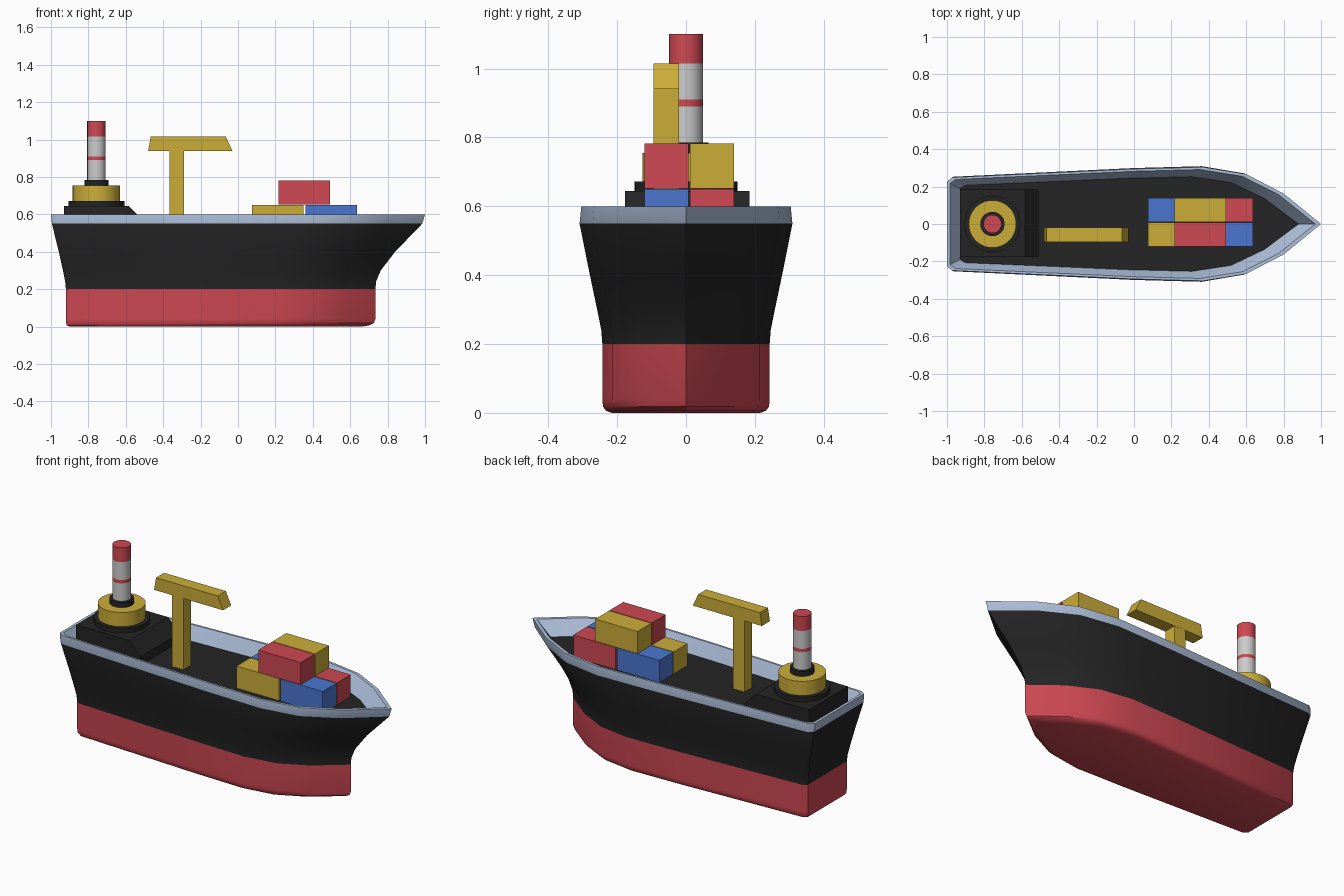
import bpy, bmesh, math

if "Cube" in bpy.data.objects:
    bpy.data.objects.remove(bpy.data.objects["Cube"])

def material(name, rgb):
    m = bpy.data.materials.new(name)
    m.diffuse_color = (*rgb, 1)
    m.use_nodes = True
    m.node_tree.nodes["Principled BSDF"].inputs["Base Color"].default_value = m.diffuse_color
    return m

RED = material("red", (0.62, 0.065, 0.085))
YELLOW = material("yellow", (0.6, 0.42, 0.04))
BLUE = material("blue", (0.07, 0.18, 0.62))
BLACK = material("black", (0.018, 0.018, 0.018))
TRIM = material("pale_blue", (0.42, 0.52, 0.7))

def finish(name, bm, mats, smooth=False):
    bmesh.ops.recalc_face_normals(bm, faces=bm.faces)
    me = bpy.data.meshes.new(name)
    bm.to_mesh(me)
    bm.free()
    for m in mats:
        if m:
            me.materials.append(m)
    ob = bpy.data.objects.new(name, me)
    bpy.context.collection.objects.link(ob)
    if smooth:
        bpy.ops.object.select_all(action='DESELECT')
        ob.select_set(True)
        bpy.context.view_layer.objects.active = ob
        bpy.ops.object.shade_smooth_by_angle(angle=math.radians(35))
    return ob

def extrude_xz(name, profile, y0, y1, mat):
    bm = bmesh.new()
    a = [bm.verts.new((x, y0, z)) for x, z in profile]
    b = [bm.verts.new((x, y1, z)) for x, z in profile]
    n = len(a)
    for i in range(n):
        bm.faces.new((a[i], a[(i + 1) % n], b[(i + 1) % n], b[i]))
    bm.faces.new(a)
    bm.faces.new(b)
    return finish(name, bm, [mat])

def box(name, x0, x1, y0, y1, z0, z1, mat):
    return extrude_xz(name, [(x0, z0), (x1, z0), (x1, z1), (x0, z1)], y0, y1, mat)

def cylinder(name, x, r, z0, z1, mat):
    bm = bmesh.new()
    bmesh.ops.create_cone(bm, cap_ends=True, segments=40, radius1=r, radius2=r, depth=z1 - z0)
    bmesh.ops.translate(bm, verts=bm.verts, vec=(x, 0, (z0 + z1) / 2))
    return finish(name, bm, [mat], True)

# Hull: one mirrored deck outline lofted through levels (z, stern x, bow x, half width, colour)
half = [(1, 0), (0.8, 0.165), (0.6, 0.27), (0.37, 0.308), (0, 0.298), (-0.97, 0.252), (-1, 0.23)]
outline = half + [(x, -y) for x, y in reversed(half[1:])]
levels = [
    (0.0, -0.90, 0.66, 0.215, 0), (0.006, -0.914, 0.70, 0.232, 0),
    (0.018, -0.919, 0.725, 0.241, 0), (0.04, -0.92, 0.735, 0.243, 0),
    (0.2, -0.92, 0.735, 0.243, 0), (0.24, -0.924, 0.738, 0.246, 1),
    (0.3, -0.936, 0.763, 0.258, 1), (0.4, -0.958, 0.84, 0.279, 1),
    (0.55, -0.995, 0.985, 0.309, 1), (0.6, -1.0, 1.0, 0.304, 2),
    (0.6, -0.983, 0.97, 0.291, 2), (0.52, -0.93, 0.88, 0.253, 2)]
bm = bmesh.new()
prev = None
for z, x0, x1, w, col in levels:
    ring = [bm.verts.new((x0 + (x + 1) / 2 * (x1 - x0), y * w / 0.308, z)) for x, y in outline]
    if prev:
        for i in range(len(ring)):
            j = (i + 1) % len(ring)
            bm.faces.new((prev[i], prev[j], ring[j], ring[i])).material_index = col
    else:
        bm.faces.new(ring).material_index = 0
    prev = ring
bm.faces.new(prev).material_index = 1
finish("hull", bm, [RED, BLACK, TRIM], True)

# Stern deckhouse with sloped front
extrude_xz("deckhouse", [(-0.93, 0.515), (-0.51, 0.515), (-0.51, 0.57), (-0.583, 0.645), (-0.93, 0.645)],
           -0.177, 0.184, BLACK)

# Round tower and striped funnel
FX = -0.757
for name, r, z0, z1, mat in [
        ("tower_base", 0.15, 0.64, 0.672, BLACK), ("tower", 0.127, 0.672, 0.755, YELLOW),
        ("funnel_collar", 0.065, 0.755, 0.785, BLACK), ("funnel_lower", 0.049, 0.785, 0.89, None),
        ("funnel_stripe", 0.049, 0.89, 0.91, RED), ("funnel_upper", 0.049, 0.91, 1.015, None),
        ("funnel_top", 0.049, 1.015, 1.1, RED)]:
    cylinder(name, FX, r, z0, z1, mat)

# Crane
box("crane_post", -0.365, -0.29, -0.094, -0.021, 0.515, 0.94, YELLOW)
extrude_xz("crane_arm", [(-0.48, 0.94), (-0.03, 0.94), (-0.065, 1.015), (-0.467, 1.015)],
           -0.095, -0.02, YELLOW)

# Cargo containers
for i, (x, row, z, mat) in enumerate([
        (0.075, 0, 0.52, YELLOW), (0.075, 1, 0.52, BLUE), (0.36, 0, 0.52, BLUE),
        (0.36, 1, 0.52, RED), (0.217, 0, 0.652, RED), (0.217, 1, 0.652, YELLOW)]):
    y = -0.121 + row * 0.133
    box(f"container_{i + 1}", x, x + 0.276, y, y + 0.128, z, z + 0.13, mat)
